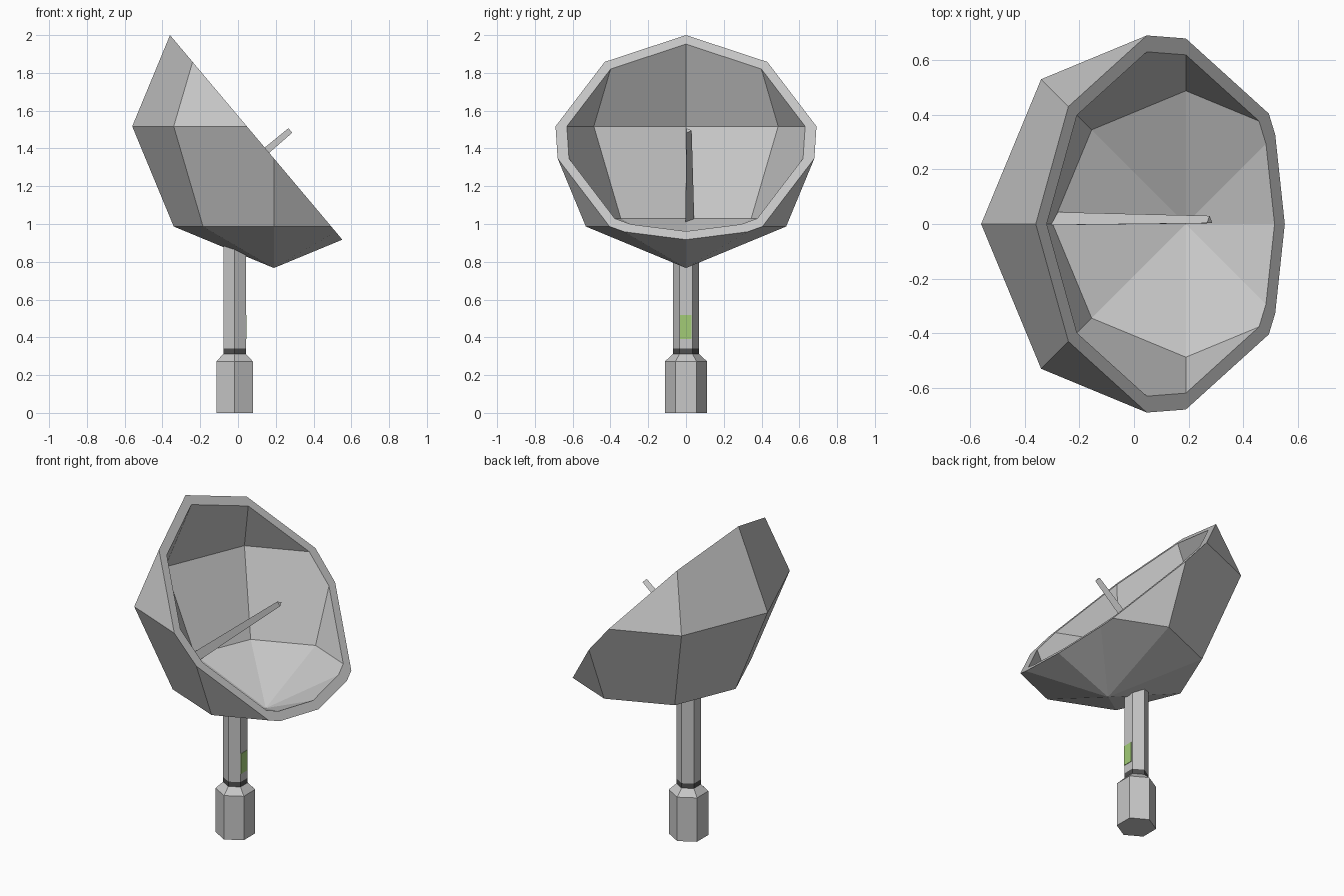
import bpy, bmesh, math
from mathutils import Vector, Matrix

if "Cube" in bpy.data.objects:
    bpy.data.objects.remove(bpy.data.objects["Cube"])


def material(name, rgb):
    m = bpy.data.materials.new(name)
    m.diffuse_color = (*rgb, 1)
    m.use_nodes = True
    m.node_tree.nodes["Principled BSDF"].inputs["Base Color"].default_value = m.diffuse_color
    return m


GREY = material("light grey", (0.57, 0.57, 0.57))
DARK = material("dark grey", (0.08, 0.08, 0.08))
GREEN = material("pale green", (0.36, 0.60, 0.18))


def finish(name, bm, *mats):
    bmesh.ops.recalc_face_normals(bm, faces=bm.faces)
    me = bpy.data.meshes.new(name)
    bm.to_mesh(me)
    bm.free()
    for m in mats:
        me.materials.append(m)
    ob = bpy.data.objects.new(name, me)
    bpy.context.collection.objects.link(ob)
    return ob


# Dish: two concentric low-poly spheres cut by one slanted plane, rim filled
CENTRE = Vector((0.19, 0, 1.517))
AXIS = Vector((1.08, 0, 0.91)).normalized()
bm = bmesh.new()
for radius in (0.75, 0.69):
    bmesh.ops.create_uvsphere(bm, u_segments=8, v_segments=4, radius=radius,
                              matrix=Matrix.Translation(CENTRE))
bmesh.ops.bisect_plane(bm, geom=bm.verts[:] + bm.edges[:] + bm.faces[:],
                       plane_co=(-0.36, 0, 2.0), plane_no=AXIS, clear_outer=True)
rim = [e for e in bm.edges if e.is_boundary]
bmesh.ops.triangle_fill(bm, edges=rim, use_beauty=True, normal=AXIS)
finish("dish", bm, GREY)

# Stand: hexagonal profile turned around the post axis, with a dark collar
POST_X = -0.018
profile = [(0.112, 0), (0.112, 0.272), (0.069, 0.312), (0.069, 0.342), (0.069, 0.885)]
bm = bmesh.new()
rings = [[bm.verts.new((POST_X + r * math.cos(a), r * math.sin(a), z))
          for a in (math.radians(30 + 60 * i) for i in range(6))] for r, z in profile]
for level, (lo, hi) in enumerate(zip(rings, rings[1:])):
    for i in range(6):
        j = (i + 1) % 6
        face = bm.faces.new((lo[i], lo[j], hi[j], hi[i]))
        face.material_index = 1 if level == 2 else 0
bm.faces.new(rings[0][::-1])
bm.faces.new(rings[-1])
finish("stand", bm, GREY, DARK)

# Receiver arm: tapered three-sided rod along the dish axis
start, end = Vector((-0.297, 0.012, 1.011)), Vector((0.277, 0.012, 1.495))
d = (end - start).normalized()
side = Vector((0, 1, 0))
rot = Matrix((side, d.cross(side), d)).transposed().to_4x4()
bm = bmesh.new()
tris = []
for p, r in ((start, 0.032), (end, 0.018)):
    tris.append([bm.verts.new(p + rot @ Vector((r * math.cos(a), r * math.sin(a), 0)))
                 for a in (math.tau * i / 3 for i in range(3))])
for i in range(3):
    j = (i + 1) % 3
    bm.faces.new((tris[0][i], tris[0][j], tris[1][j], tris[1][i]))
bm.faces.new(tris[0][::-1])
bm.faces.new(tris[1])
finish("receiver_arm", bm, GREY)

# Green indicator panel: thin plate on the +x face of the post
bm = bmesh.new()
bmesh.ops.create_cube(bm, size=1)
bmesh.ops.scale(bm, vec=(0.004, 0.062, 0.125), verts=bm.verts)
bmesh.ops.translate(bm, vec=(POST_X + 0.069 * math.cos(math.pi / 6) + 0.001, -0.002, 0.455),
                    verts=bm.verts)
finish("indicator_panel", bm, GREEN)
